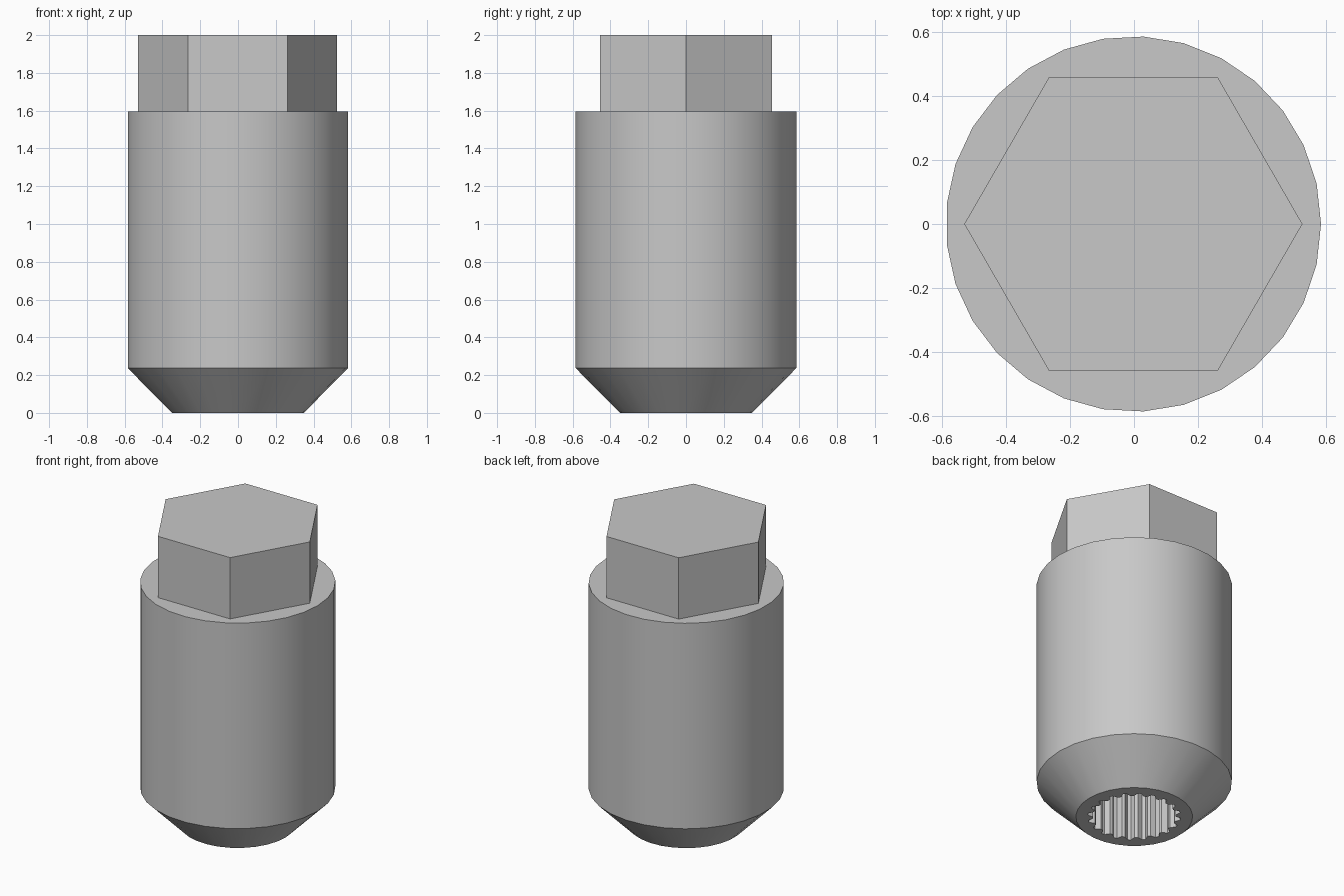
import bpy, bmesh, math

if "Cube" in bpy.data.objects:
    bpy.data.objects.remove(bpy.data.objects["Cube"], do_unlink=True)

steel = bpy.data.materials.new("grey_steel")
steel.use_nodes = True
colour = (0.58, 0.58, 0.58, 1)
steel.diffuse_color = colour
steel.node_tree.nodes["Principled BSDF"].inputs["Base Color"].default_value = colour

CENTRE_X = -0.002
SHOULDER = 1.595


def ring(bm, radii, z, turn=0.0):
    """Closed loop of vertices, one per radius, evenly spaced in angle."""
    n = len(radii)
    return [bm.verts.new((r * math.cos(math.tau * i / n + turn),
                          r * math.sin(math.tau * i / n + turn), z))
            for i, r in enumerate(radii)]


def bridge(bm, a, b):
    n = len(a)
    for i in range(n):
        j = (i + 1) % n
        bm.faces.new((a[i], a[j], b[j], b[i]))


def loop_edges(bm, loop):
    return [bm.edges.get((loop[i - 1], loop[i])) for i in range(len(loop))]


def finish(bm, name):
    bmesh.ops.recalc_face_normals(bm, faces=bm.faces)
    mesh = bpy.data.meshes.new(name)
    bm.to_mesh(mesh)
    bm.free()
    mesh.materials.append(steel)
    obj = bpy.data.objects.new(name, mesh)
    obj.location.x = CENTRE_X
    bpy.context.collection.objects.link(obj)
    bpy.ops.object.select_all(action='DESELECT')
    obj.select_set(True)
    bpy.context.view_layer.objects.active = obj
    bpy.ops.object.shade_smooth_by_angle(angle=math.radians(28))
    return obj


# Socket body: tapered nose, straight wall, flat shoulder
bm = bmesh.new()
SIDES = 29
nose = ring(bm, [0.35] * SIDES, 0)
waist = ring(bm, [0.585] * SIDES, 0.237)
shoulder = ring(bm, [0.585] * SIDES, SHOULDER)
bridge(bm, nose, waist)
bridge(bm, waist, shoulder)
bm.faces.new(shoulder)

# Splined hole in the nose
TEETH = 20
spline = [0.278, 0.278, 0.248, 0.248] * TEETH
mouth = ring(bm, spline, 0)
floor = ring(bm, spline, 0.8)
bridge(bm, mouth, floor)
bm.faces.new(floor)
bmesh.ops.triangle_fill(bm, use_beauty=True, use_dissolve=False,
                        edges=loop_edges(bm, nose) + loop_edges(bm, mouth))
finish(bm, "socket_body")

# Hexagonal drive head, seated in the shoulder
bm = bmesh.new()
low = ring(bm, [0.527] * 6, SHOULDER - 0.05)
high = ring(bm, [0.527] * 6, 2.0)
bridge(bm, low, high)
bm.faces.new(low)
bm.faces.new(high)
finish(bm, "hex_head")
